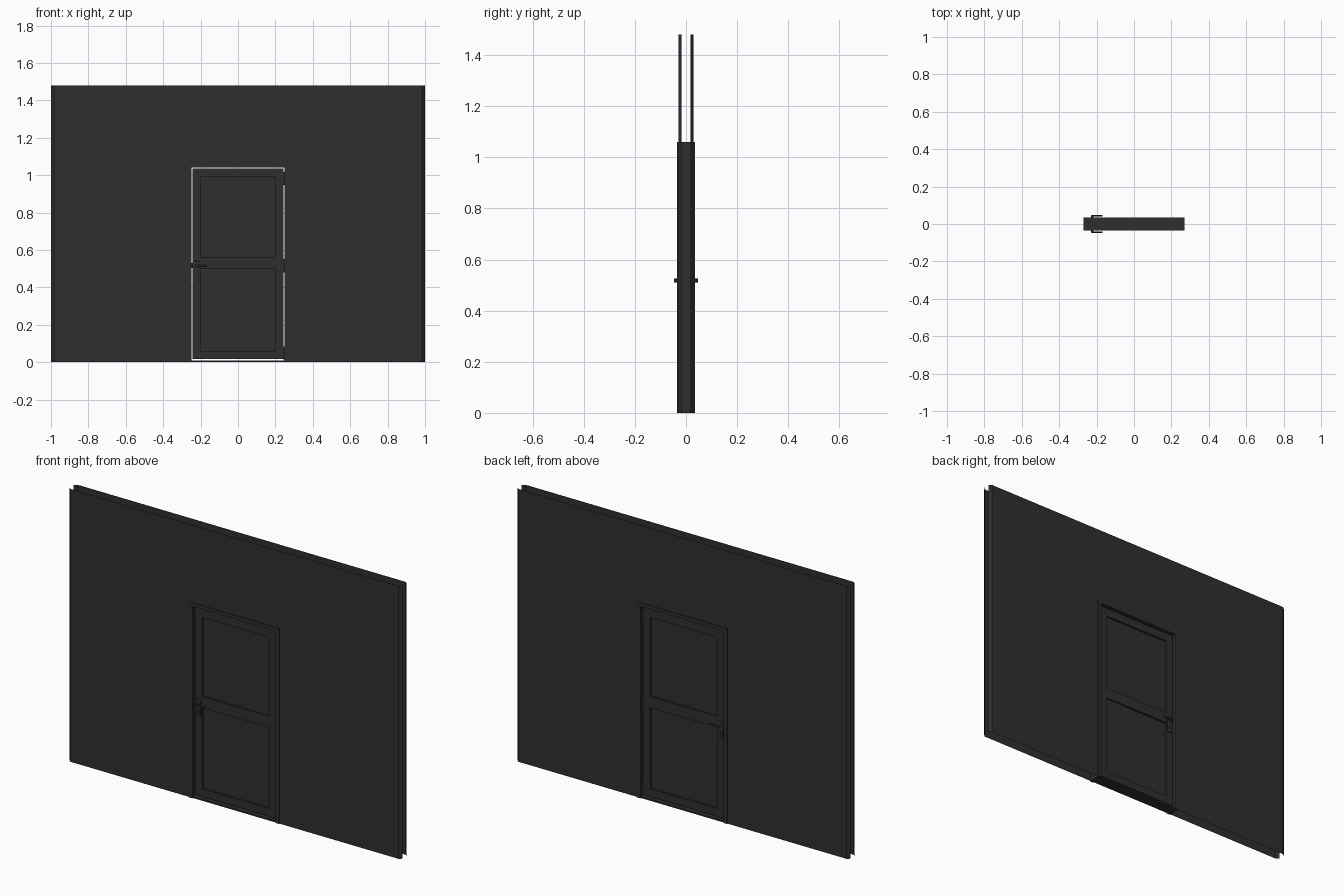
import bpy, bmesh, math
from mathutils import Matrix

if "Cube" in bpy.data.objects:
    bpy.data.objects.remove(bpy.data.objects["Cube"])

charcoal = bpy.data.materials.new("charcoal")
charcoal.diffuse_color = (0.028, 0.028, 0.028, 1)
charcoal.use_nodes = True
charcoal.node_tree.nodes["Principled BSDF"].inputs["Base Color"].default_value = charcoal.diffuse_color


def finish(bm, name, smooth=False):
    bmesh.ops.recalc_face_normals(bm, faces=bm.faces)
    me = bpy.data.meshes.new(name)
    bm.to_mesh(me)
    bm.free()
    me.materials.append(charcoal)
    ob = bpy.data.objects.new(name, me)
    bpy.context.collection.objects.link(ob)
    if smooth:
        bpy.context.view_layer.objects.active = ob
        ob.select_set(True)
        bpy.ops.object.shade_smooth_by_angle(angle=math.radians(35))
        ob.select_set(False)
    return ob


def box(name, x, y, z, bevel=0):
    bm = bmesh.new()
    size = [b - a for a, b in (x, y, z)]
    mid = [(a + b) / 2 for a, b in (x, y, z)]
    bmesh.ops.create_cube(bm, size=1, matrix=Matrix.Translation(mid) @ Matrix.Diagonal((*size, 1)))
    if bevel:
        bmesh.ops.bevel(bm, geom=bm.edges[:], offset=bevel, segments=2, profile=0.5, affect='EDGES')
    return finish(bm, name, bool(bevel))


def cylinder(name, centre, radius, depth, axis='Z'):
    bm = bmesh.new()
    turn = Matrix.Rotation(math.pi / 2, 4, 'X') if axis == 'Y' else Matrix()
    bmesh.ops.create_cone(bm, cap_ends=True, segments=20, radius1=radius, radius2=radius,
                          depth=depth, matrix=Matrix.Translation(centre) @ turn)
    return finish(bm, name, True)


# wall: two thin sheets with a doorway and folded vertical ends, open at the top
H, HOLE, HOLE_TOP = 1.48, 0.255, 1.05
for side, label in ((-1, "front"), (1, "back")):
    bm = bmesh.new()
    outline = [(-0.985, 0), (-HOLE, 0), (-HOLE, HOLE_TOP), (HOLE, HOLE_TOP), (HOLE, 0),
               (0.985, 0), (0.985, H), (-0.985, H)]
    bm.faces.new([bm.verts.new((x, side * 0.03, z)) for x, z in outline])
    for s in (-1, 1):
        bm.faces.new([bm.verts.new(p) for p in (
            (s * 0.985, side * 0.03, 0), (s, side * 0.017, 0),
            (s, side * 0.017, H), (s * 0.985, side * 0.03, H))])
    bmesh.ops.remove_doubles(bm, verts=bm.verts[:], dist=0.0001)
    finish(bm, label + "_wall_sheet")

# door frame and threshold
D = 0.035
for s, label in ((-1, "left"), (1, "right")):
    box(label + "_jamb", sorted((s * 0.249, s * 0.27)), (-D, D), (0, 1.06))
box("frame_head", (-0.249, 0.249), (-D, D), (1.042, 1.06))
box("threshold", (-0.249, 0.249), (-0.03, 0.03), (0, 0.009))

# door leaf: stiles, rails and two recessed panels
T = 0.022
for s, label in ((-1, "latch"), (1, "hinge")):
    box(label + "_stile", sorted((s * 0.2, s * 0.243)), (-T, T), (0.018, 1.036))
for label, z in (("bottom", (0.018, 0.06)), ("middle", (0.50, 0.56)), ("top", (0.99, 1.036))):
    box(label + "_rail", (-0.2, 0.2), (-T, T), z)
for label, z in (("lower", (0.06, 0.50)), ("upper", (0.56, 0.99))):
    box(label + "_panel", (-0.2, 0.2), (-0.012, 0.012), z)

# lever handles on both sides
for s, label in ((-1, "front"), (1, "back")):
    box(label + "_handle_plate", (-0.24, -0.206), sorted((s * T, s * 0.026)), (0.45, 0.54), 0.001)
    cylinder(label + "_handle_neck", (-0.223, s * 0.034, 0.518), 0.007, 0.024, 'Y')
    box(label + "_lever", (-0.23, -0.168), sorted((s * 0.041, s * 0.047)), (0.513, 0.523), 0.002)
    cylinder(label + "_key_cylinder", (-0.223, s * 0.027, 0.478), 0.007, 0.008, 'Y')
box("latch_bolt", (-0.249, -0.24), (-0.006, 0.006), (0.505, 0.53))

# hinges in the gap, knuckles on the back
for label, z in (("bottom", 0.05), ("middle", 0.516), ("top", 0.982)):
    box(label + "_hinge_leaf", (0.242, 0.25), (-0.015, 0.024), (z - 0.033, z + 0.033))
    cylinder(label + "_hinge_knuckle", (0.246, 0.026, z), 0.006, 0.07)
